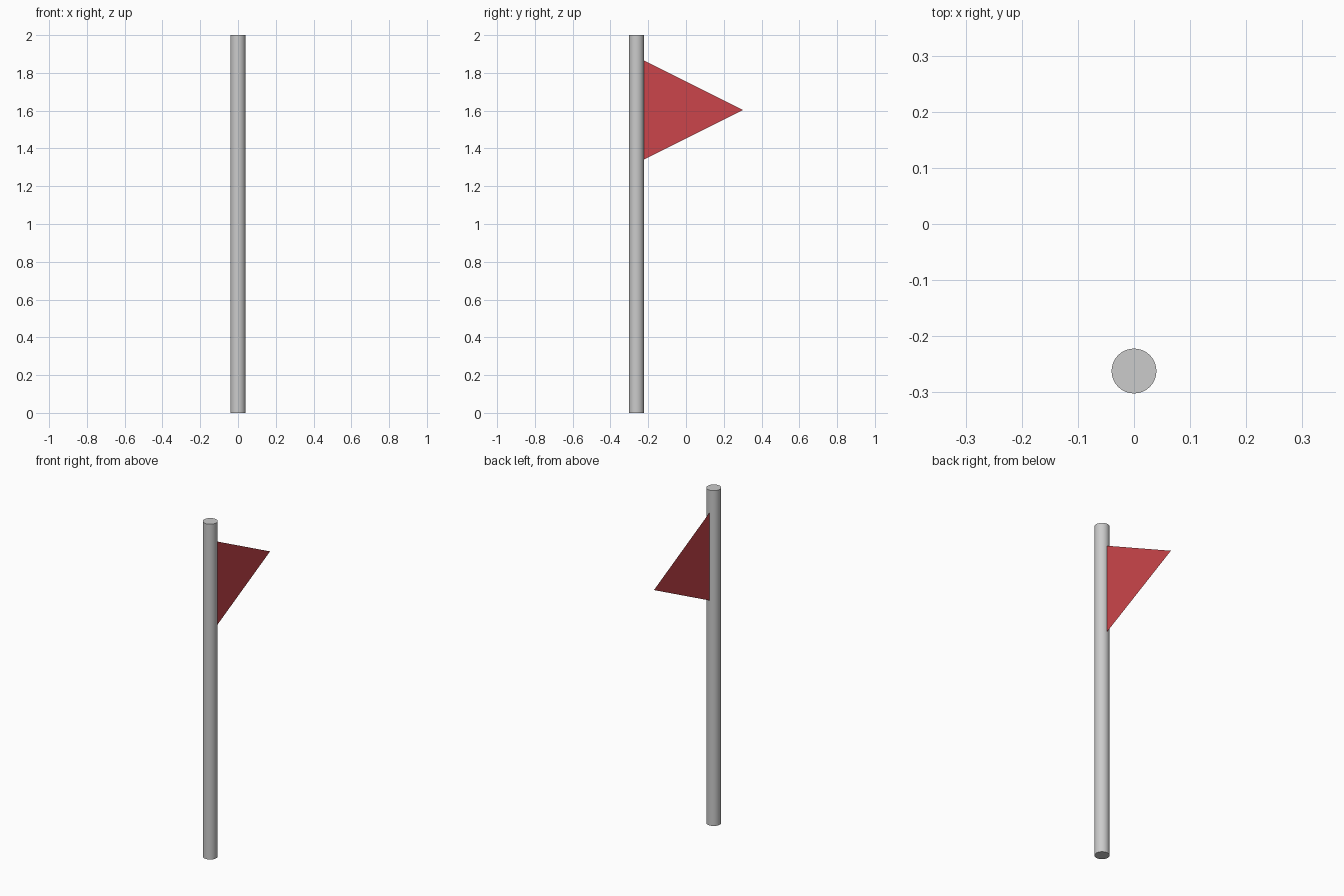
import bpy, math

if "Cube" in bpy.data.objects:
    bpy.data.objects.remove(bpy.data.objects["Cube"])

POLE_Y, RADIUS, HEIGHT = -0.262, 0.04, 2.0

# Pole: smooth upright cylinder with sharp caps
bpy.ops.mesh.primitive_cylinder_add(vertices=32, radius=RADIUS, depth=HEIGHT,
                                    location=(0, POLE_Y, HEIGHT / 2))
pole = bpy.context.object
pole.name = "pole"
bpy.ops.object.shade_smooth_by_angle(angle=math.radians(40))

# Pennant: single flat triangle starting at the pole surface
hoist_y, tip_y, mid_z, half = POLE_Y + RADIUS - 0.002, 0.302, 1.604, 0.263
mesh = bpy.data.meshes.new("pennant")
mesh.from_pydata([(0, hoist_y, mid_z - half), (0, tip_y, mid_z), (0, hoist_y, mid_z + half)],
                 [], [(0, 1, 2)])
pennant = bpy.data.objects.new("pennant", mesh)
bpy.context.collection.objects.link(pennant)

red = bpy.data.materials.new("red")
red.diffuse_color = (0.6, 0.06, 0.07, 1)
red.use_nodes = True
red.node_tree.nodes["Principled BSDF"].inputs["Base Color"].default_value = red.diffuse_color
mesh.materials.append(red)
